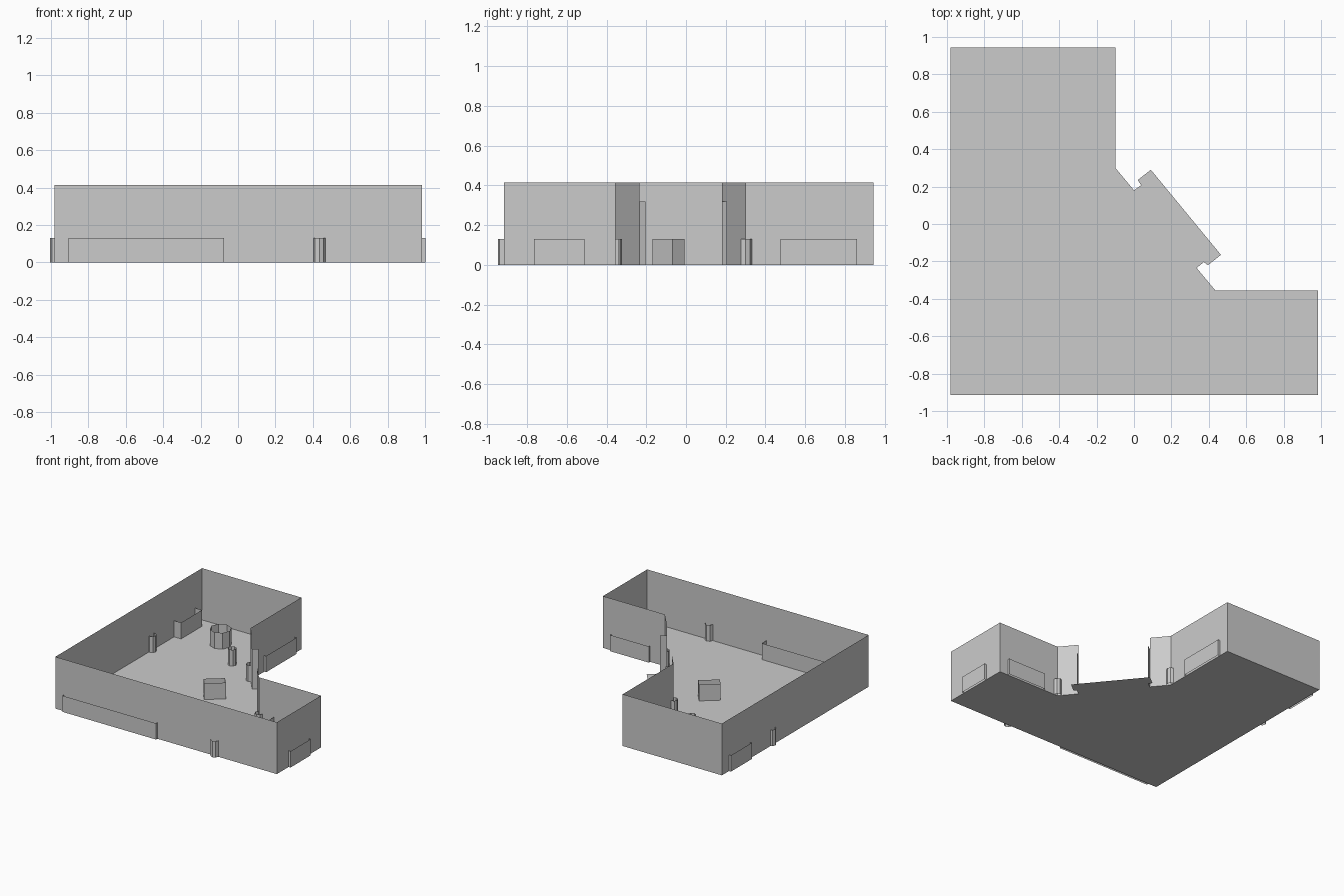
import bpy
import bmesh
from math import cos, sin, tau
from mathutils import Vector

cube = bpy.data.objects.get("Cube")
if cube:
    bpy.data.objects.remove(cube, do_unlink=True)

grey = bpy.data.materials.new("plain_grey")
grey.use_nodes = True
grey.diffuse_color = (0.6, 0.6, 0.6, 1)
grey.node_tree.nodes["Principled BSDF"].inputs["Base Color"].default_value = (0.6, 0.6, 0.6, 1)

WALL_H, JAMB_H, LOW_H = 0.415, 0.32, 0.13


def finish(name, bm):
    mesh = bpy.data.meshes.new(name)
    bm.to_mesh(mesh)
    bm.free()
    mesh.materials.append(grey)
    obj = bpy.data.objects.new(name, mesh)
    bpy.context.collection.objects.link(obj)
    return obj


def sheet(name, path, height, closed=False):
    """Raise a paper-thin upright surface along a plan path."""
    bm = bmesh.new()
    low = [bm.verts.new((x, y, 0)) for x, y in path]
    high = [bm.verts.new((x, y, height)) for x, y in path]
    n = len(path)
    for i in range(n if closed else n - 1):
        j = (i + 1) % n
        bm.faces.new((low[i], low[j], high[j], high[i]))
    return finish(name, bm)


def box(name, x0, x1, y0, y1):
    return sheet(name, [(x0, y0), (x1, y0), (x1, y1), (x0, y1)], LOW_H, True)


def column(name, x, y, r=0.032, sides=8):
    ring = [(x + r * cos(tau * i / sides), y + r * sin(tau * i / sides)) for i in range(sides)]
    return sheet(name, ring, LOW_H, True)


# Main walls run counter-clockwise from one side of the doorway to the other
walls = [(0, 0.18), (-0.10, 0.30), (-0.10, 0.945), (-0.98, 0.945),
         (-0.98, -0.915), (0.985, -0.915), (0.985, -0.355), (0.435, -0.355), (0.335, -0.235)]
back_jamb, front_jamb = (0.038, 0.207), (0.373, -0.204)
porch = [(0.395, -0.22), (0.465, -0.165), (0.09, 0.29), (0.02, 0.235)]
sheet("outer_walls", walls, WALL_H)
sheet("back_door_jamb", [back_jamb, walls[0]], JAMB_H)
sheet("front_door_jamb", [walls[-1], front_jamb], JAMB_H)

# Floor with its entrance step
bm = bmesh.new()
floor_face = bm.faces.new([bm.verts.new((x, y, 0)) for x, y in
                           walls + [front_jamb] + porch + [back_jamb]])
floor_face.normal_update()
if floor_face.normal.z < 0:
    floor_face.normal_flip()
bmesh.ops.triangulate(bm, faces=bm.faces[:])
finish("floor", bm)

# Low counters straddling the walls
OUT, IN = 0.017, 0.062
box("front_counter", -0.905, -0.075, -0.915 - OUT, -0.915 + IN)
box("left_counter", 0.985 - IN, 0.985 + OUT, -0.765, -0.51)
box("notch_back_counter", 0.566, 0.91, -0.355 - IN, -0.355 + OUT)
box("notch_side_counter", -0.10 - IN, -0.10 + OUT, 0.475, 0.86)
box("right_counter", -0.98 - OUT, -0.98 + IN, 0.59, 0.855)

# Columns set in the walls and standing in the room
for name, x, y in (("front_column", 0.435, -0.915), ("notch_front_column", 0.435, -0.355),
                   ("notch_back_column", -0.10, 0.30), ("right_column", -0.972, 0.30),
                   ("free_column", -0.364, 0.445)):
    column(name, x, y)
column("round_enclosure", -0.626, 0.674, 0.08)

# Reception desk turned to face the doorway
centre = Vector((-0.146, -0.088))
across = Vector((0.636, -0.772)) * 0.039
toward = Vector((0.772, 0.636)) * 0.0785
sheet("reception_desk", [centre + across * a + toward * b
                         for a, b in ((-1, -1), (1, -1), (1, 1), (-1, 1))], LOW_H, True)
